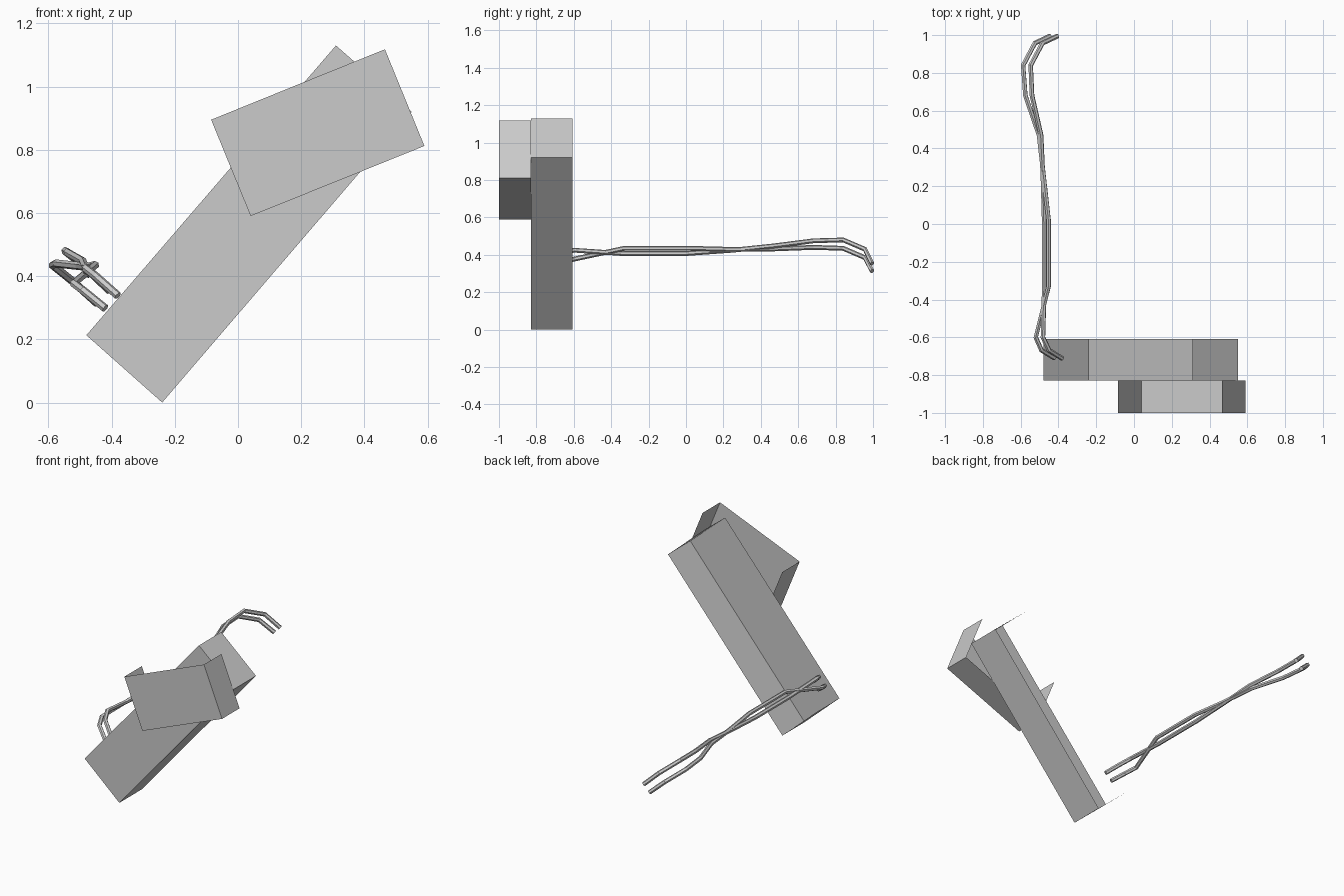
import bpy
from mathutils import Vector

if "Cube" in bpy.data.objects:
    bpy.data.objects.remove(bpy.data.objects["Cube"])

OFFSET = 0.002  # how far printed-on plates stand off a wall


def make_mesh(name, verts, faces):
    mesh = bpy.data.meshes.new(name)
    mesh.from_pydata(verts, [], faces)
    mesh.update()
    ob = bpy.data.objects.new(name, mesh)
    bpy.context.collection.objects.link(ob)
    return ob


def open_case(name, profile, y0, y1):
    """Shell with a front panel and three walls; upper side and back stay open."""
    verts = [(x, y0, z) for x, z in profile] + [(x, y1, z) for x, z in profile]
    faces = [(3, 2, 1, 0)] + [(i, i + 1, i + 5, i + 4) for i in range(3)]
    return make_mesh(name, verts, faces)


def plates(name, a, b, rects):
    """Thin rectangles on the wall running from a to b; rect = (t0, t1, y0, y1)."""
    a, b = Vector(a), Vector(b)
    d = b - a
    out = Vector((-d.y, d.x)).normalized() * OFFSET
    verts, faces = [], []
    for t0, t1, y0, y1 in rects:
        n = len(verts)
        for t, y in ((t0, y0), (t1, y0), (t1, y1), (t0, y1)):
            p = a + d * t + out
            verts.append((p.x, y, p.y))
        faces.append((n, n + 1, n + 2, n + 3))
    return make_mesh(name, verts, faces)


def wire(name, points, radius=0.013):
    curve = bpy.data.curves.new(name, 'CURVE')
    curve.dimensions = '3D'
    curve.bevel_depth = radius
    curve.bevel_resolution = 1
    curve.use_fill_caps = True
    s = curve.splines.new('POLY')
    s.points.add(len(points) - 1)
    for p, co in zip(s.points, points):
        p.co = (*co, 1)
    s.use_smooth = False
    ob = bpy.data.objects.new(name, curve)
    bpy.context.collection.objects.link(ob)
    return ob


# Long main case and the smaller case on its front
main = [(0.31, 1.13), (0.55, 0.92), (-0.24, 0.0), (-0.48, 0.213)]
small = [(0.465, 1.118), (0.59, 0.812), (0.04, 0.59), (-0.085, 0.895)]
open_case("main_case", main, -0.828, -0.608)
open_case("small_case", small, -1.0, -0.828)

# Vent bars on the end of the main case (wall runs the other way so it faces out)
plates("vent_bars", main[0], main[1],
       [(0.07, 0.64, -0.78 + 0.033 * i, -0.76 + 0.033 * i) for i in range(4)])

# Small marks on the underside of the small case
plates("underside_marks", small[1], small[2],
       [(0.06, 0.55, -0.978, -0.935),
        (0.64, 0.72, -0.978, -0.935),
        (0.78, 0.91, -0.978, -0.935)])
for n in ("vent_bars", "underside_marks"):
    bpy.data.objects[n].data.update()

# Pair of twisted wires leaving the open side of the main case
wire("wire_upper", [
    (-0.38, -0.712, 0.338), (-0.45, -0.668, 0.400), (-0.482, -0.6, 0.425),
    (-0.475, -0.34, 0.407), (-0.475, 0.0, 0.407), (-0.482, 0.25, 0.425),
    (-0.492, 0.47, 0.448), (-0.54, 0.68, 0.475), (-0.547, 0.84, 0.480),
    (-0.485, 0.957, 0.430), (-0.405, 0.995, 0.353)])
wire("wire_lower", [
    (-0.42, -0.710, 0.298), (-0.49, -0.668, 0.355), (-0.52, -0.6, 0.377),
    (-0.452, -0.33, 0.435), (-0.452, 0.02, 0.435), (-0.478, 0.25, 0.429),
    (-0.503, 0.47, 0.432), (-0.575, 0.68, 0.440), (-0.587, 0.84, 0.435),
    (-0.525, 0.957, 0.385), (-0.445, 0.995, 0.313)])
